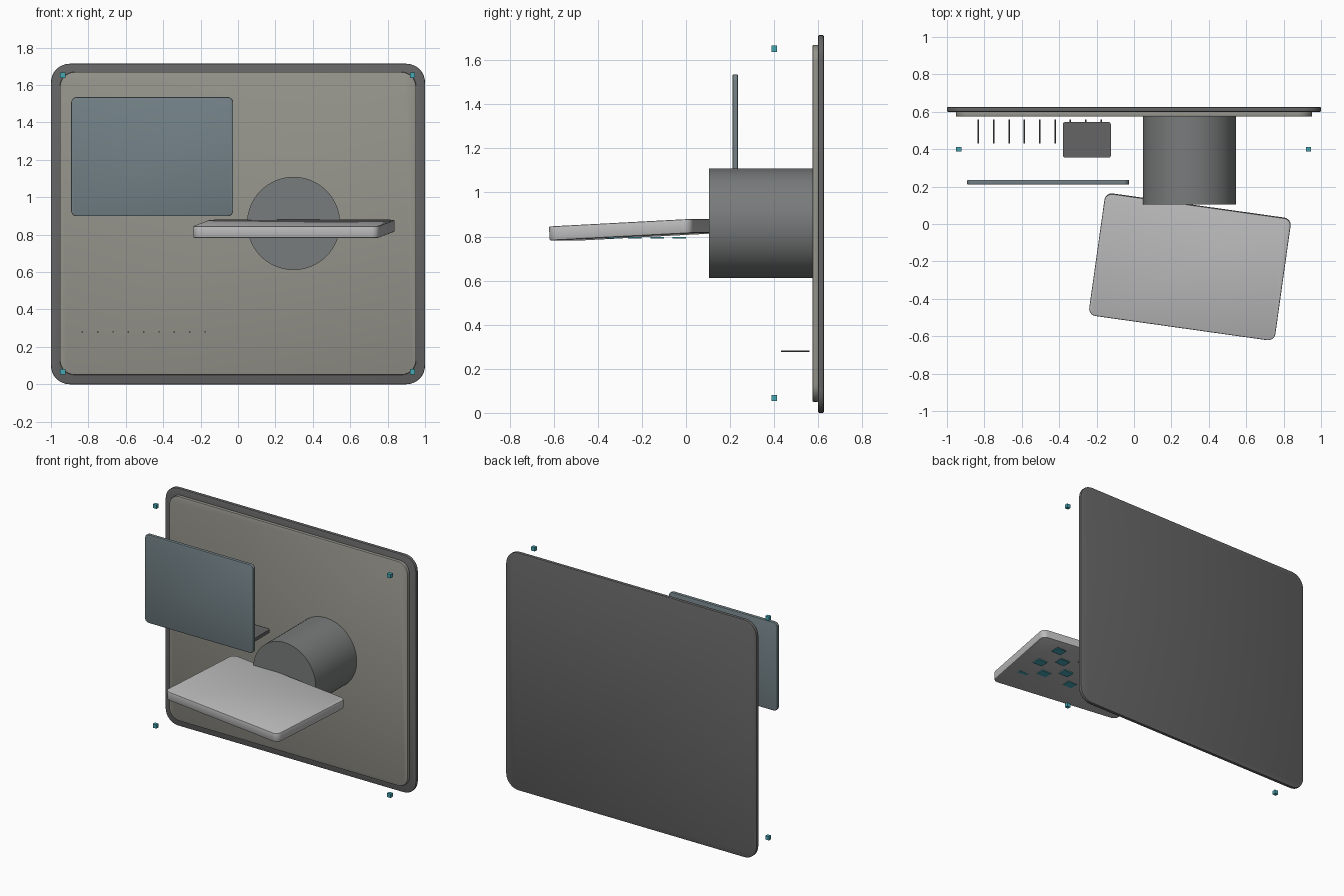
import bpy, bmesh, math
from mathutils import Matrix, Euler

if "Cube" in bpy.data.objects:
    bpy.data.objects.remove(bpy.data.objects["Cube"])


def material(name, rgb):
    m = bpy.data.materials.new(name)
    m.diffuse_color = (*rgb, 1)
    m.use_nodes = True
    m.node_tree.nodes["Principled BSDF"].inputs["Base Color"].default_value = m.diffuse_color
    return m


DARK = material("dark_grey", (0.13, 0.13, 0.13))
OLIVE = material("warm_grey", (0.30, 0.295, 0.26))
BLUE = material("blue_grey", (0.17, 0.22, 0.24))
STEEL = material("steel_grey", (0.19, 0.20, 0.20))
PALE = material("pale_grey", (0.50, 0.50, 0.50))
TEAL = material("teal", (0.06, 0.38, 0.45))


def finish(name, bm, matrix, mat):
    bmesh.ops.recalc_face_normals(bm, faces=bm.faces)
    me = bpy.data.meshes.new(name)
    bm.to_mesh(me)
    bm.free()
    ob = bpy.data.objects.new(name, me)
    bpy.context.collection.objects.link(ob)
    ob.matrix_world = matrix
    me.materials.append(mat)
    bpy.context.view_layer.objects.active = ob
    ob.select_set(True)
    bpy.ops.object.shade_smooth_by_angle(angle=math.radians(35))
    ob.select_set(False)
    return ob


def slab(name, centre, w, h, t, r, mat, rot=(0, 0, 0), bevel=0.0):
    """Rounded rectangle w x h in local XY, t thick along local Z."""
    bm = bmesh.new()
    pts = []
    for i, (sx, sy) in enumerate(((1, 1), (-1, 1), (-1, -1), (1, -1))):
        for k in range(9):
            a = math.radians(90 * i + 90 * k / 8)
            pts.append((sx * (w / 2 - r) + r * math.cos(a),
                        sy * (h / 2 - r) + r * math.sin(a), -t / 2))
    face = bm.faces.new([bm.verts.new(p) for p in pts])
    ext = bmesh.ops.extrude_face_region(bm, geom=[face])
    bmesh.ops.translate(bm, vec=(0, 0, t),
                        verts=[v for v in ext["geom"] if isinstance(v, bmesh.types.BMVert)])
    if bevel:
        rim = [e for e in bm.edges if abs(e.verts[0].co.z - e.verts[1].co.z) < 1e-6]
        bmesh.ops.bevel(bm, geom=rim, offset=bevel, segments=2, profile=0.5, affect='EDGES')
    m = Matrix.Translation(centre) @ Euler(rot).to_matrix().to_4x4()
    return finish(name, bm, m, mat)


def box(name, centre, size, mat):
    bm = bmesh.new()
    bmesh.ops.create_cube(bm, size=1)
    bmesh.ops.scale(bm, vec=size, verts=bm.verts)
    return finish(name, bm, Matrix.Translation(centre), mat)


def rod(name, centre, radius, length, sides, mat):
    """Cylinder lying along Y."""
    bm = bmesh.new()
    bmesh.ops.create_cone(bm, cap_ends=True, segments=sides,
                          radius1=radius, radius2=radius, depth=length)
    m = Matrix.Translation(centre) @ Matrix.Rotation(math.pi / 2, 4, 'X')
    return finish(name, bm, m, mat)


UPRIGHT = (math.pi / 2, 0, 0)

# Backing plate and the lighter panel on its front
slab("back_plate", (0, 0.6125, 0.857), 2.0, 1.714, 0.025, 0.10, DARK, UPRIGHT, 0.005)
slab("front_panel", (0, 0.587, 0.86), 1.905, 1.62, 0.026, 0.08, OLIVE, UPRIGHT, 0.005)

# Floating screen
slab("screen", (-0.459, 0.2235, 1.217), 0.866, 0.637, 0.025, 0.03, BLUE, UPRIGHT, 0.005)

# Drum joining panel and tray
rod("drum", (0.297, 0.342, 0.86), 0.249, 0.474, 64, STEEL)

# Tilted tray
slab("tray", (0.299, -0.229, 0.831), 1.005, 0.66, 0.064, 0.04, PALE,
     (math.radians(3), 0, math.radians(-8)), 0.006)

# Checkerboard of tiles under the tray
for row in range(5):
    for col in range(7):
        if (row + col) % 2 == 0:
            box(f"tile_{row}_{col}",
                (0.299 + (col - 3) * 0.117, -0.232 + (row - 2) * 0.101, 0.795),
                (0.075, 0.062, 0.008), TEAL)

# Small shelf behind the screen
slab("small_shelf", (-0.252, 0.45, 0.914), 0.256, 0.19, 0.024, 0.012, DARK)

# Row of thin pins
for i in range(9):
    rod(f"pin_{i}", (-0.832 + i * 0.082, 0.495, 0.28), 0.004, 0.13, 12, DARK)

# Corner markers
for x in (-0.937, 0.933):
    for z in (0.067, 1.652):
        box("corner_marker", (x, 0.40, z), (0.028, 0.025, 0.028), TEAL)
